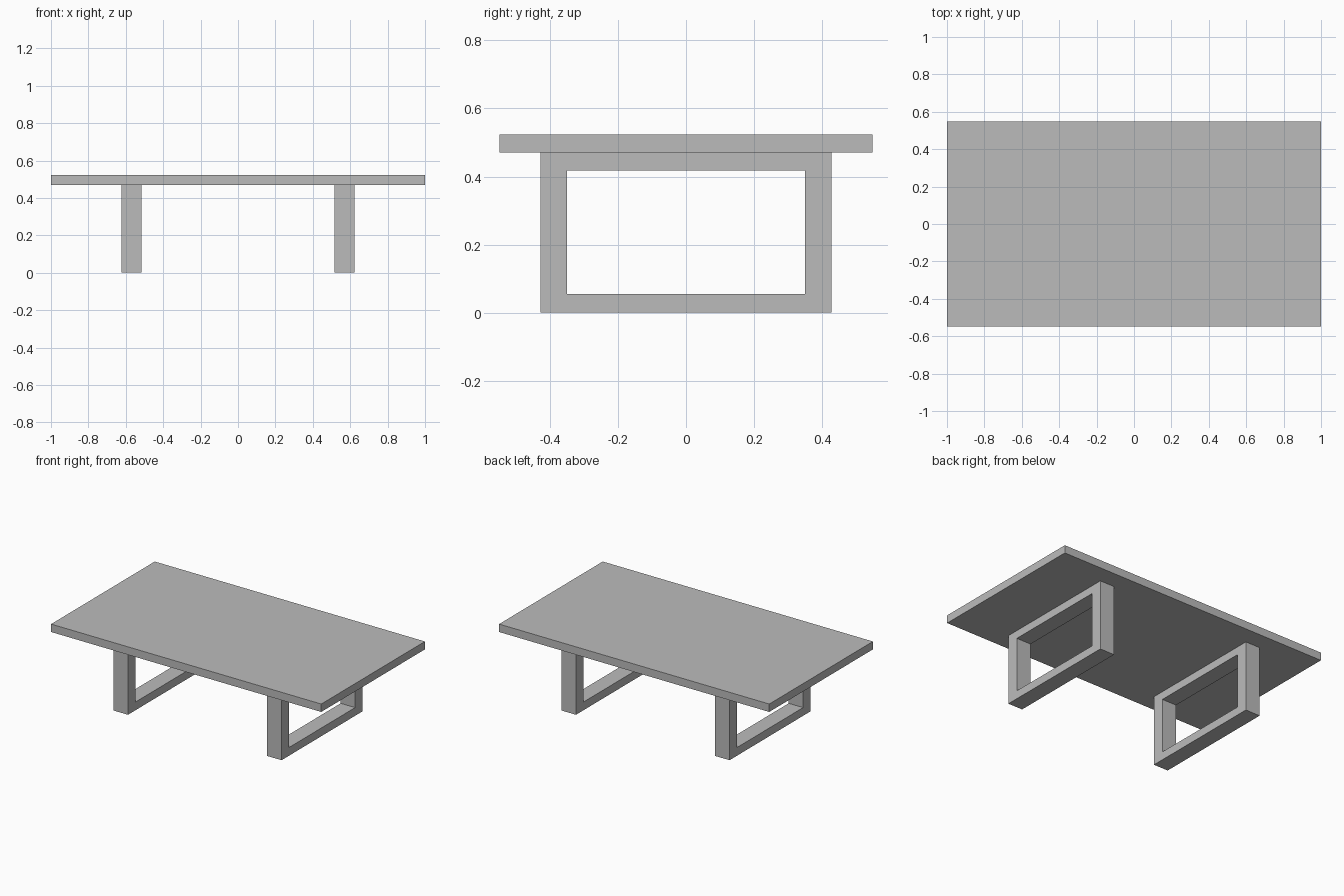
import bpy
import bmesh
from mathutils import Vector

cube = bpy.data.objects.get("Cube")
if cube:
    bpy.data.objects.remove(cube, do_unlink=True)

# Single grey finish
grey = bpy.data.materials.new("plain_grey")
grey.use_nodes = True
colour = (0.5, 0.5, 0.5, 1.0)
grey.diffuse_color = colour
grey.node_tree.nodes["Principled BSDF"].inputs["Base Color"].default_value = colour

TOP_Z, HEIGHT = 0.47, 0.523
LEG_INNER, LEG_OUTER = 0.515, 0.622


def add_object(name, bm):
    bmesh.ops.recalc_face_normals(bm, faces=bm.faces)
    mesh = bpy.data.meshes.new(name)
    bm.to_mesh(mesh)
    bm.free()
    mesh.materials.append(grey)
    obj = bpy.data.objects.new(name, mesh)
    bpy.context.collection.objects.link(obj)
    return obj


def rectangle(bm, x, half_y, low, high):
    corners = ((-half_y, low), (half_y, low), (half_y, high), (-half_y, high))
    return [bm.verts.new((x, y, z)) for y, z in corners]


# Flat slab top
bm = bmesh.new()
bmesh.ops.create_cube(bm, size=1)
bmesh.ops.scale(bm, verts=bm.verts, vec=(2.0, 1.096, HEIGHT - TOP_Z))
bmesh.ops.translate(bm, verts=bm.verts, vec=(0, 0, (TOP_Z + HEIGHT) / 2))
add_object("table_top", bm)


# Open rectangular frame, extruded sideways from a flat ring
def leg_frame(name, x):
    bm = bmesh.new()
    outer = rectangle(bm, x, 0.428, 0, TOP_Z)
    inner = rectangle(bm, x, 0.35, 0.055, 0.417)
    ring = []
    for i in range(4):
        j = (i + 1) % 4
        ring.append(bm.faces.new((outer[i], outer[j], inner[j], inner[i])))
    result = bmesh.ops.extrude_face_region(bm, geom=ring, use_keep_orig=True)
    moved = [v for v in result["geom"] if isinstance(v, bmesh.types.BMVert)]
    bmesh.ops.translate(bm, verts=moved, vec=Vector((LEG_OUTER - LEG_INNER, 0, 0)))
    add_object(name, bm)


leg_frame("left_leg_frame", LEG_INNER)
leg_frame("right_leg_frame", -LEG_OUTER)
